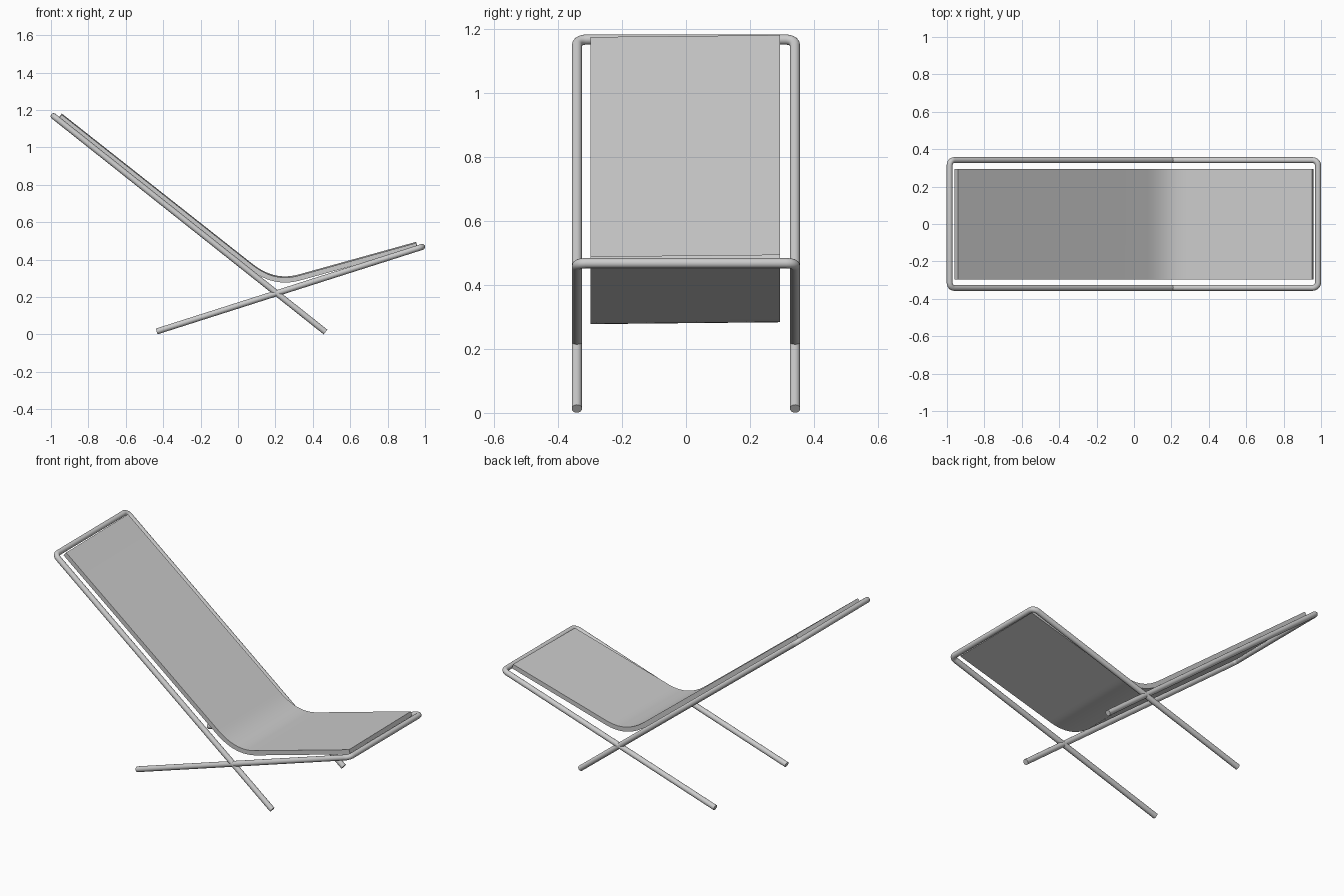
import bpy, bmesh, math
from mathutils import Vector

cube = bpy.data.objects.get("Cube")
if cube:
    bpy.data.objects.remove(cube, do_unlink=True)

TUBE_RADIUS = 0.016
HALF_WIDTH = 0.341
CORNER = 0.028


def make_material(name, colour):
    mat = bpy.data.materials.new(name)
    mat.use_nodes = True
    mat.diffuse_color = colour
    mat.node_tree.nodes["Principled BSDF"].inputs["Base Color"].default_value = colour
    return mat


grey = make_material("light grey", (0.6, 0.6, 0.6, 1))


def add_part(name, bm):
    """Turn a bmesh into a grey object, smooth with sharp edges kept."""
    bmesh.ops.recalc_face_normals(bm, faces=bm.faces)
    mesh = bpy.data.meshes.new(name)
    bm.to_mesh(mesh)
    bm.free()
    mesh.materials.append(grey)
    obj = bpy.data.objects.new(name, mesh)
    bpy.context.collection.objects.link(obj)
    bpy.ops.object.select_all(action="DESELECT")
    obj.select_set(True)
    bpy.context.view_layer.objects.active = obj
    bpy.ops.object.shade_smooth_by_angle(angle=math.radians(35))


def loft(bm, rings):
    """Skin a row of closed rings and cap both ends."""
    count = len(rings[0])
    for r, s in zip(rings, rings[1:]):
        for k in range(count):
            n = (k + 1) % count
            bm.faces.new((r[k], r[n], s[n], s[k]))
    bm.faces.new(rings[0])
    bm.faces.new(rings[-1])


def u_frame(name, foot, top):
    """Bent tube: up one side, across the top, down the other side."""
    foot, top = Vector(foot), Vector(top)
    along = (top - foot).normalized()
    side = Vector((0, HALF_WIDTH, 0))
    across = Vector((0, 1, 0))
    path = [foot - side]
    for sign in (-1, 1):
        centre = top + sign * (side - across * CORNER) - along * CORNER
        arc = []
        for i in range(6):
            a = i / 5 * math.pi / 2
            arc.append(centre + CORNER * (sign * across * math.cos(a) + along * math.sin(a)))
        path += arc if sign < 0 else arc[::-1]
    path.append(foot + side)

    # Sweep a round section along the path, which lies in one plane
    normal = along.cross(across)
    bm = bmesh.new()
    rings = []
    for i, p in enumerate(path):
        tangent = (path[min(i + 1, len(path) - 1)] - path[max(i - 1, 0)]).normalized()
        if i < 2:
            tangent = along
        elif i > len(path) - 3:
            tangent = -along
        out = tangent.cross(normal)
        rings.append([bm.verts.new(p + TUBE_RADIUS * (out * math.cos(a) + normal * math.sin(a)))
                      for a in (2 * math.pi * k / 16 for k in range(16))])
    loft(bm, rings)
    add_part(name, bm)


# Crossing tubular frames
u_frame("back_frame", (0.468, 0, 0.013), (-0.986, 0, 1.167))
u_frame("seat_frame", (-0.435, 0, 0.016), (0.984, 0, 0.468))

# Sling: straight back and seat joined by a curved bend
back_top, bend_in = Vector((-0.942, 0, 1.178)), Vector((0.07, 0, 0.38))
bend_out, seat_end = Vector((0.34, 0, 0.322)), Vector((0.952, 0, 0.492))
pull_in, pull_out = Vector((0.165, 0, 0.303)), Vector((0.25, 0, 0.294))
profile = [back_top]
for i in range(13):
    t = i / 12
    u = 1 - t
    profile.append(u**3 * bend_in + 3 * u * u * t * pull_in
                   + 3 * u * t * t * pull_out + t**3 * bend_out)
profile.append(seat_end)

# Give the sling thickness, with a very slight sideways tilt
THICKNESS = 0.027
TILT = 0.01
bm = bmesh.new()
rings = []
for i, p in enumerate(profile):
    run = (profile[min(i + 1, len(profile) - 1)] - profile[max(i - 1, 0)]).normalized()
    if i == 1:
        run = (bend_in - back_top).normalized()
    elif i == len(profile) - 2:
        run = (seat_end - bend_out).normalized()
    under = p + THICKNESS * Vector((run.z, 0, -run.x))
    corners = ((p, -0.298), (p, 0.294), (under, 0.294), (under, -0.298))
    rings.append([bm.verts.new((q.x, y, q.z + TILT * y)) for q, y in corners])
loft(bm, rings)
add_part("sling", bm)
